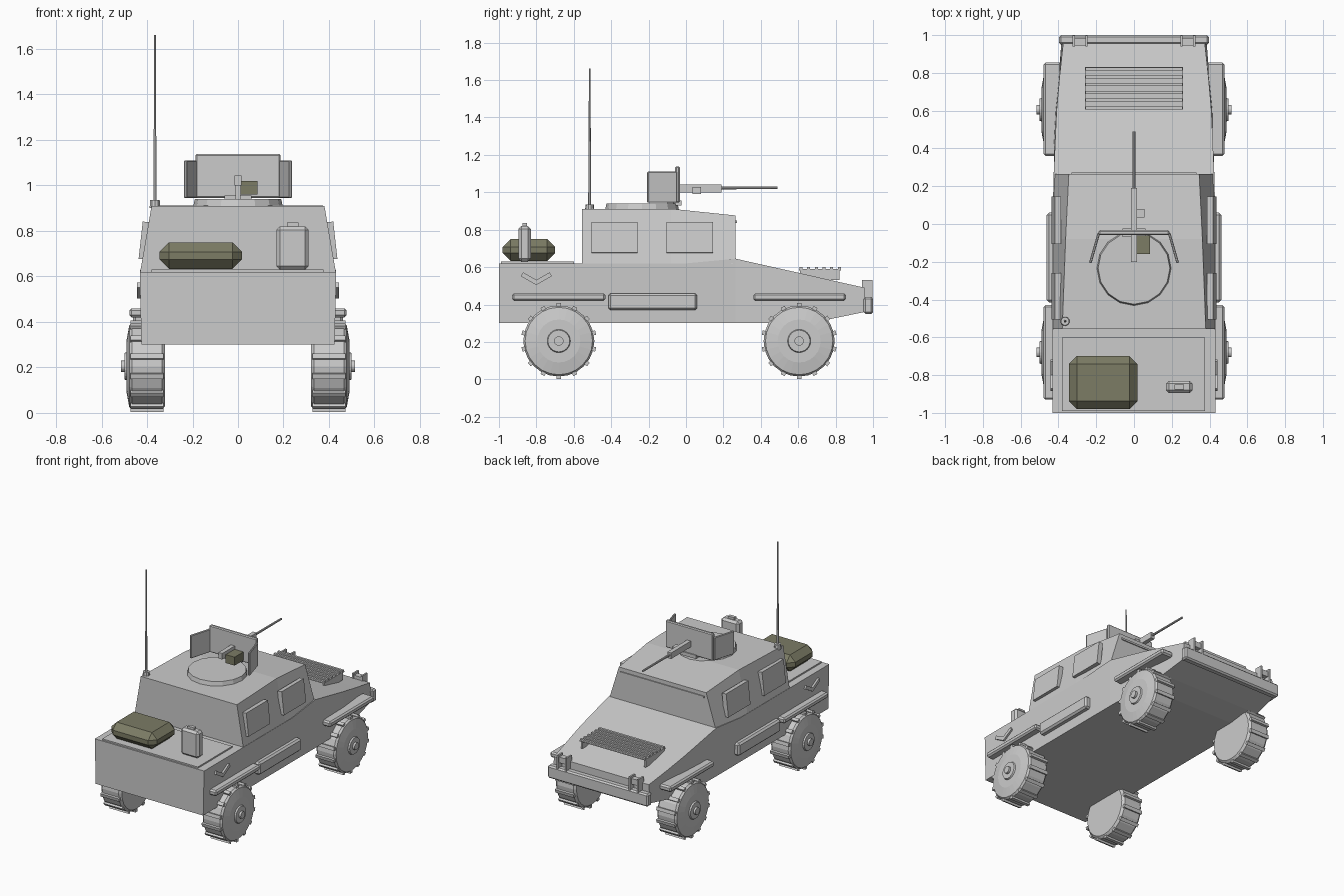
import bpy, bmesh
from math import pi, sin, cos, atan2, hypot
from mathutils import Matrix, Euler, Vector

if "Cube" in bpy.data.objects:
    bpy.data.objects.remove(bpy.data.objects["Cube"])

olive = bpy.data.materials.new("olive")
olive.diffuse_color = (0.20, 0.20, 0.13, 1)
olive.use_nodes = True
olive.node_tree.nodes["Principled BSDF"].inputs["Base Color"].default_value = olive.diffuse_color


def finish(bm, name, mat=None):
    bmesh.ops.recalc_face_normals(bm, faces=bm.faces)
    me = bpy.data.meshes.new(name)
    bm.to_mesh(me)
    bm.free()
    ob = bpy.data.objects.new(name, me)
    bpy.context.collection.objects.link(ob)
    if mat:
        me.materials.append(mat)
    return ob


def add_box(bm, lo, hi, rot=(0, 0, 0)):
    lo, hi = Vector(lo), Vector(hi)
    m = (Matrix.Translation((lo + hi) / 2) @ Euler(rot).to_matrix().to_4x4()
         @ Matrix.Diagonal((*(hi - lo), 1)))
    bmesh.ops.create_cube(bm, size=1, matrix=m)


def box(name, lo, hi, bevel=0, rot=(0, 0, 0), mat=None):
    bm = bmesh.new()
    add_box(bm, lo, hi, rot)
    if bevel:
        bmesh.ops.bevel(bm, geom=bm.edges[:], offset=bevel, segments=1, affect='EDGES')
    return finish(bm, name, mat)


def side_box(name, s, x0, x1, y0, y1, z0, z1, bevel=0, rot=(0, 0, 0)):
    a, b = sorted((s * x0, s * x1))
    return box(name, (a, y0, z0), (b, y1, z1), bevel, rot)


def cyl(name, r1, r2, base, height, sides, rot=(0, 0, 0)):
    bm = bmesh.new()
    m = (Matrix.Translation(base) @ Euler(rot).to_matrix().to_4x4()
         @ Matrix.Translation((0, 0, height / 2)))
    bmesh.ops.create_cone(bm, cap_ends=True, segments=sides, radius1=r1, radius2=r2,
                          depth=height, matrix=m)
    return finish(bm, name)


def loft(name, stations):
    # each station: y, bottom half width, top half width, bottom z, top z
    bm = bmesh.new()
    rings = [[bm.verts.new(p) for p in ((-xb, y, zb), (xb, y, zb), (xt, y, zt), (-xt, y, zt))]
             for y, xb, xt, zb, zt in stations]
    for a, b in zip(rings, rings[1:]):
        for i in range(4):
            j = (i + 1) % 4
            bm.faces.new((a[i], a[j], b[j], b[i]))
    bm.faces.new(rings[0])
    bm.faces.new(rings[-1])
    return finish(bm, name)


def wheel(name, s, y, z=0.205, sides=24, lugs=14):
    # lathed tyre and hub, then tread lugs
    profile = [(.32, 0), (.32, .175), (.335, .19), (.465, .19), (.478, .18), (.49, .115),
               (.49, .062), (.50, .058), (.50, .025), (.515, .025), (.515, 0)]
    bm = bmesh.new()
    rings = []
    for x, r in profile:
        n = sides if r else 1
        rings.append([bm.verts.new((s * x, y + r * cos(2 * pi * i / sides),
                                    z + r * sin(2 * pi * i / sides))) for i in range(n)])
    for a, b in zip(rings, rings[1:]):
        for i in range(sides):
            j = (i + 1) % sides
            vs = [a[i % len(a)], a[j % len(a)], b[j % len(b)], b[i % len(b)]]
            bm.faces.new(list(dict.fromkeys(vs)))
    for i in range(lugs):
        t = 2 * pi * (i + .5) / lugs + pi / 2 - pi / lugs
        c = Vector((s * .40, y + .193 * cos(t), z + .193 * sin(t)))
        h = Vector((.073, .012, .009))
        add_box(bm, c - h, c + h, (t - pi / 2, 0, 0))
    return finish(bm, name)


# armoured body
loft("hull", [(-1, .425, .432, .30, .62), (0, .425, .432, .30, .62),
              (.265, .425, .425, .30, .645), (.6, .42, .41, .30, .57),
              (.77, .40, .395, .322, .531), (.955, .385, .375, .36, .49)])
loft("cabin", [(-.555, .43, .38, .62, .91), (-.08, .43, .362, .62, .912),
               (.265, .425, .345, .62, .876)])
box("rear_deck_panel", (-.38, -.99, .615), (.375, -.60, .63))
box("windshield_visor", (-.33, .255, .835), (.33, .272, .848))

# parts on both sides
for s, side in ((1, "right"), (-1, "left")):
    for y, end in ((-.68, "rear"), (.605, "front")):
        wheel(f"{side}_{end}_wheel", s, y)
    side_box(f"{side}_rear_fender", s, .40, .478, -.93, -.43, .42, .46, .01)
    side_box(f"{side}_front_fender", s, .385, .478, .36, .855, .42, .46, .01)
    side_box(f"{side}_stowage_box", s, .41, .462, -.415, .06, .37, .46, .012)
    for y0, y1, end in ((-.505, -.26, "rear"), (-.105, .145, "front")):
        side_box(f"{side}_{end}_window", s, .395, .428, y0, y1, .675, .84,
                 rot=(0, -s * .11, 0))
    # chevron bracket on the rear quarter
    bm = bmesh.new()
    for (y0, z0), (y1, z1) in (((-.87, .558), (-.80, .518)), ((-.80, .518), (-.73, .558))):
        c = Vector((s * .433, (y0 + y1) / 2, (z0 + z1) / 2))
        h = Vector((.01, hypot(y1 - y0, z1 - z0) / 2 + .008, .012))
        add_box(bm, c - h, c + h, (atan2(z1 - z0, y1 - y0), 0, 0))
    finish(bm, f"{side}_chevron_bracket")
    # headlight with guard plates
    x = s * .285
    bm = bmesh.new()
    add_box(bm, (x - .028, .945, .475), (x + .028, .985, .515))
    for d in (-.034, .034):
        add_box(bm, (x + d - .006, .94, .43), (x + d + .006, .998, .53))
    finish(bm, f"{side}_headlight")

box("front_bumper", (-.397, .95, .35), (.397, 1.0, .44), .01)

# hood grille
bm = bmesh.new()
add_box(bm, (-.26, .605, .583), (.26, .83, .59))
for i in range(6):
    y = .615 + i * .041
    add_box(bm, (-.258, y - .008, .588), (.258, y + .008, .60))
for x in (-.25, .25):
    add_box(bm, (x - .006, .61, .53), (x + .006, .82, .585))
finish(bm, "hood_grille")

# turret ring and gun shield
cyl("turret_ring", .20, .19, (0, -.235, .895), .045, 16)
box("shield_front", (-.187, -.058, .945), (.187, -.033, 1.138), .006)
for s, side in ((1, "right"), (-1, "left")):
    side_box(f"shield_{side}_wing", s, .202, .216, -.21, -.045, .945, 1.11, .004,
             rot=(0, 0, s * .28))

# machine gun
box("gun_mount", (-.06, -.07, .93), (.06, -.025, .955))
box("gun_post", (-.012, -.10, .93), (.012, -.07, 1.01))
box("gun_receiver", (-.015, -.20, 1.0), (.015, .19, 1.043))
cyl("gun_barrel", .008, .007, (0, .18, 1.024), .31, 8, (-pi / 2, 0, 0))
box("feed_cover", (.012, .035, .99), (.055, .08, 1.028))
box("ammo_box", (.012, -.16, .96), (.085, -.06, 1.02), mat=olive)

# antenna
cyl("antenna_base", .025, .022, (-.365, -.515, .90), .035, 10)
cyl("antenna_rod", .008, .004, (-.365, -.515, .93), .732, 6)

# gear on the rear deck
box("bedroll", (-.345, -.98, .633), (.018, -.70, .75), .042, mat=olive)
box("fuel_can", (.17, -.895, .63), (.31, -.83, .82), .015)
box("fuel_can_cap", (.215, -.875, .815), (.265, -.85, .836))
